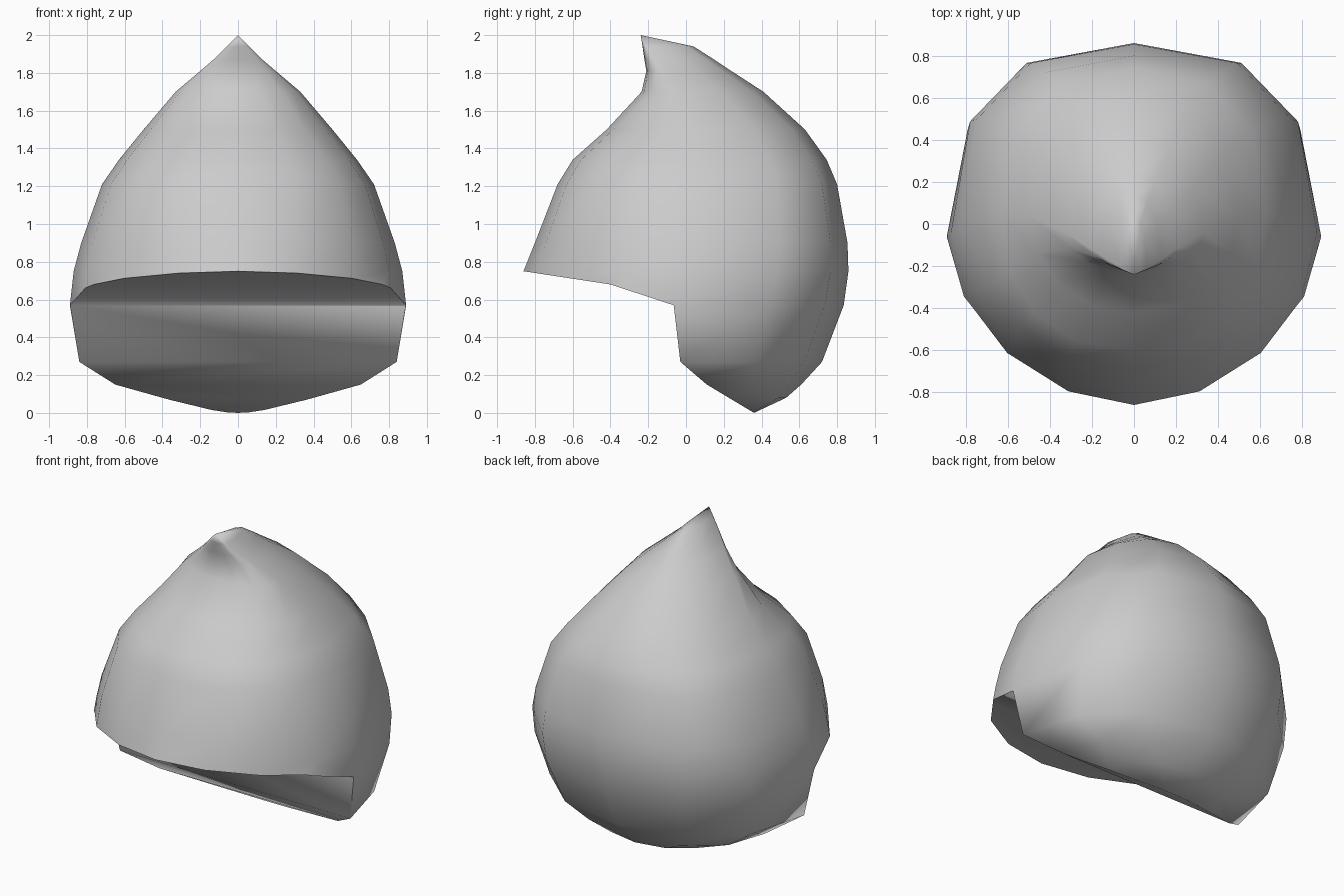
import bpy, bmesh
from math import sin, cos, pi, radians

if "Cube" in bpy.data.objects:
    bpy.data.objects.remove(bpy.data.objects["Cube"], do_unlink=True)

grey = bpy.data.materials.new("plain_grey")
grey.use_nodes = True
GREY = (0.6, 0.6, 0.6, 1)
grey.diffuse_color = GREY
grey.node_tree.nodes["Principled BSDF"].inputs["Base Color"].default_value = GREY


def make_object(name, bm):
    bmesh.ops.recalc_face_normals(bm, faces=bm.faces)
    mesh = bpy.data.meshes.new(name)
    bm.to_mesh(mesh)
    bm.free()
    mesh.materials.append(grey)
    obj = bpy.data.objects.new(name, mesh)
    bpy.context.collection.objects.link(obj)
    return obj


def power(value, exponent):
    return abs(value) ** exponent * (1 if value > 0 else -1)


# Horizontal sections of the hood: height, front y, widest y, back y, half width,
# front roundness, back roundness (smaller is boxier)
SECTIONS = [
    (0.08, -0.20, 0.24, 0.53, 0.40, 1.08, 1.0),
    (0.15, -0.45, 0.11, 0.61, 0.65, 1.08, 0.98),
    (0.27, -0.75, -0.03, 0.72, 0.84, 1.08, 0.92),
    (0.57, -0.90, -0.06, 0.835, 0.89, 1.08, 0.82),
    (0.75, -0.86, -0.04, 0.86, 0.87, 1.07, 0.77),
    (0.90, -0.80, -0.01, 0.855, 0.83, 0.97, 0.76),
    (1.21, -0.68, 0.04, 0.80, 0.72, 0.86, 0.77),
    (1.34, -0.60, 0.05, 0.745, 0.63, 0.88, 0.84),
    (1.50, -0.42, 0.04, 0.63, 0.50, 0.98, 0.92),
    (1.70, -0.235, -0.04, 0.41, 0.33, 1.0, 0.98),
    (1.81, -0.21, -0.12, 0.24, 0.20, 1.0, 1.0),
    (1.87, -0.22, -0.17, 0.15, 0.13, 1.0, 1.0),
    (1.94, -0.23, -0.21, 0.04, 0.06, 1.0, 1.0),
]
ANGLES = [pi * i / 6 for i in range(6)] + [pi + pi * i / 8 for i in range(8)]


def section_ring(bm, z, front, mid, back, half_width, front_round, back_round):
    ring = []
    for a in ANGLES:
        behind = a < pi
        exponent = back_round if behind else front_round
        depth = back - mid if behind else mid - front
        ring.append(bm.verts.new((half_width * power(cos(a), exponent),
                                  mid + depth * power(sin(a), exponent), z)))
    return ring


# Hood shell, lofted from the sections and closed with a leaning tip
bm = bmesh.new()
rings = [section_ring(bm, *s) for s in SECTIONS]
base = bm.verts.new((0, 0.30, -0.028))
tip = bm.verts.new((0, -0.24, 2))
count = len(ANGLES)
for i in range(count):
    j = (i + 1) % count
    for low, high in zip(rings, rings[1:]):
        bm.faces.new((low[i], low[j], high[j], high[i]))
    bm.faces.new((base, rings[0][j], rings[0][i]))
    bm.faces.new((tip, rings[-1][i], rings[-1][j]))
hood = make_object("hood", bm)

# Stepped opening under the brim, as a side profile swept across the width
OPENING = [(-1.2, 0.80), (-0.86, 0.75), (-0.4, 0.68), (-0.065, 0.57), (-0.03, 0.27),
           (0.11, 0.15), (0.36, 0), (0.5, -0.084), (0.5, -0.5), (-1.2, -0.5)]
bm = bmesh.new()
side = bm.faces.new([bm.verts.new((-1.2, y, z)) for y, z in OPENING])
swept = bmesh.ops.extrude_face_region(bm, geom=[side])["geom"]
bmesh.ops.translate(bm, vec=(2.4, 0, 0),
                    verts=[v for v in swept if isinstance(v, bmesh.types.BMVert)])
cutter = make_object("opening_cutter", bm)
cutter.hide_render = True

# Cut the opening and smooth the shell
cut = hood.modifiers.new("opening", 'BOOLEAN')
cut.operation = 'DIFFERENCE'
cut.solver = 'EXACT'
cut.object = cutter
bpy.ops.object.select_all(action='DESELECT')
hood.select_set(True)
bpy.context.view_layer.objects.active = hood
bpy.ops.object.modifier_apply(modifier=cut.name)
bpy.data.objects.remove(cutter, do_unlink=True)
bpy.ops.object.shade_smooth_by_angle(angle=radians(70))
